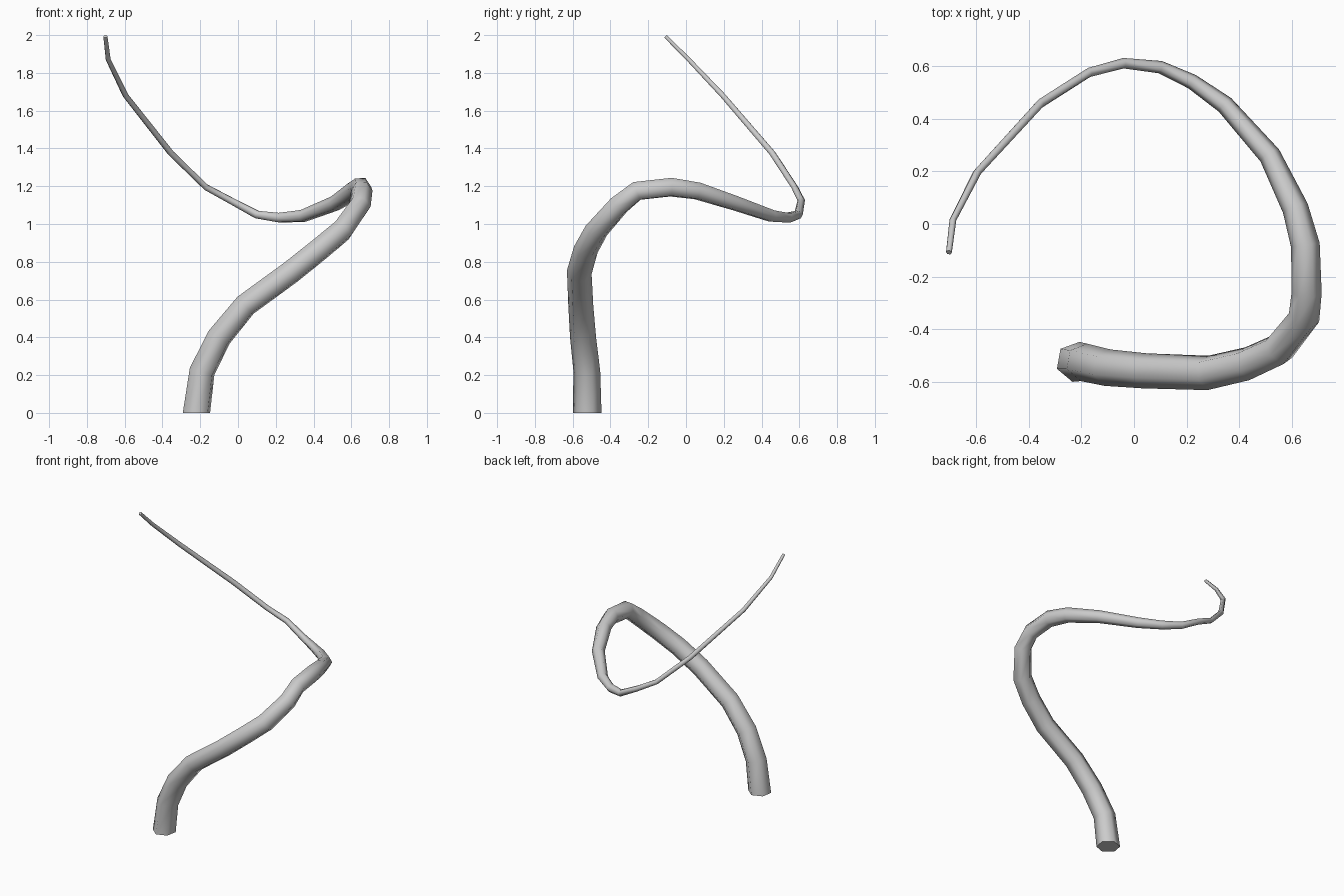
import bpy, bmesh, math
from mathutils import Vector

cube = bpy.data.objects.get("Cube")
if cube:
    bpy.data.objects.remove(cube, do_unlink=True)

SIDES = 6
# Centre line of the tendril: x, y, z, radius
PATH = [
    (-.22, -.523, 0, .077), (-.19, -.525, .22, .072), (-.10, -.545, .40, .07),
    (.04, -.557, .57, .067), (.28, -.565, .745, .066), (.43, -.53, .865, .065),
    (.55, -.475, .965, .064), (.645, -.355, 1.10, .06), (.655, -.26, 1.175, .057),
    (.65, -.08, 1.195, .055), (.612, .06, 1.175, .05), (.515, .26, 1.11, .042),
    (.345, .452, 1.043, .035), (.22, .54, 1.033, .029), (.10, .595, 1.05, .024),
    (-.04, .61, 1.125, .02), (-.17, .575, 1.195, .018), (-.355, .457, 1.375, .018),
    (-.595, .195, 1.68, .016), (-.687, .015, 1.87, .013), (-.702, -.108, 1.993, .011),
]

grey = bpy.data.materials.new("light grey")
grey.use_nodes = True
grey.diffuse_color = (.6, .6, .6, 1)
grey.node_tree.nodes["Principled BSDF"].inputs["Base Color"].default_value = (.6, .6, .6, 1)


def sweep(name, path, start_angle):
    """Tapered tube along a path, its frame carried along without twisting."""
    bm = bmesh.new()
    pts = [Vector(p[:3]) for p in path]
    side = Vector((math.cos(start_angle), math.sin(start_angle), 0))
    tangent = Vector((0, 0, 1))  # the foot is cut level
    rings = []
    for i, p in enumerate(pts):
        new = tangent
        if i:
            new = (p - pts[i - 1]).normalized()
            if i < len(pts) - 1:
                new = (new + (pts[i + 1] - p).normalized()).normalized()
        side = tangent.rotation_difference(new) @ side
        tangent = new
        other = tangent.cross(side)
        ring = []
        for k in range(SIDES):
            a = math.tau * k / SIDES
            offset = side * math.cos(a) + other * math.sin(a)
            ring.append(bm.verts.new(p + offset * path[i][3]))
        rings.append(ring)
    for a, b in zip(rings, rings[1:]):
        for k in range(SIDES):
            n = (k + 1) % SIDES
            bm.faces.new((a[k], a[n], b[n], b[k]))
    bm.faces.new(reversed(rings[0]))
    bm.faces.new(rings[-1])
    mesh = bpy.data.meshes.new(name)
    bm.to_mesh(mesh)
    bm.free()
    mesh.materials.append(grey)
    obj = bpy.data.objects.new(name, mesh)
    bpy.context.collection.objects.link(obj)
    return obj


tendril = sweep("tendril", PATH, math.radians(80))
bpy.ops.object.select_all(action="DESELECT")
tendril.select_set(True)
bpy.context.view_layer.objects.active = tendril
bpy.ops.object.shade_smooth_by_angle(angle=math.radians(65))
